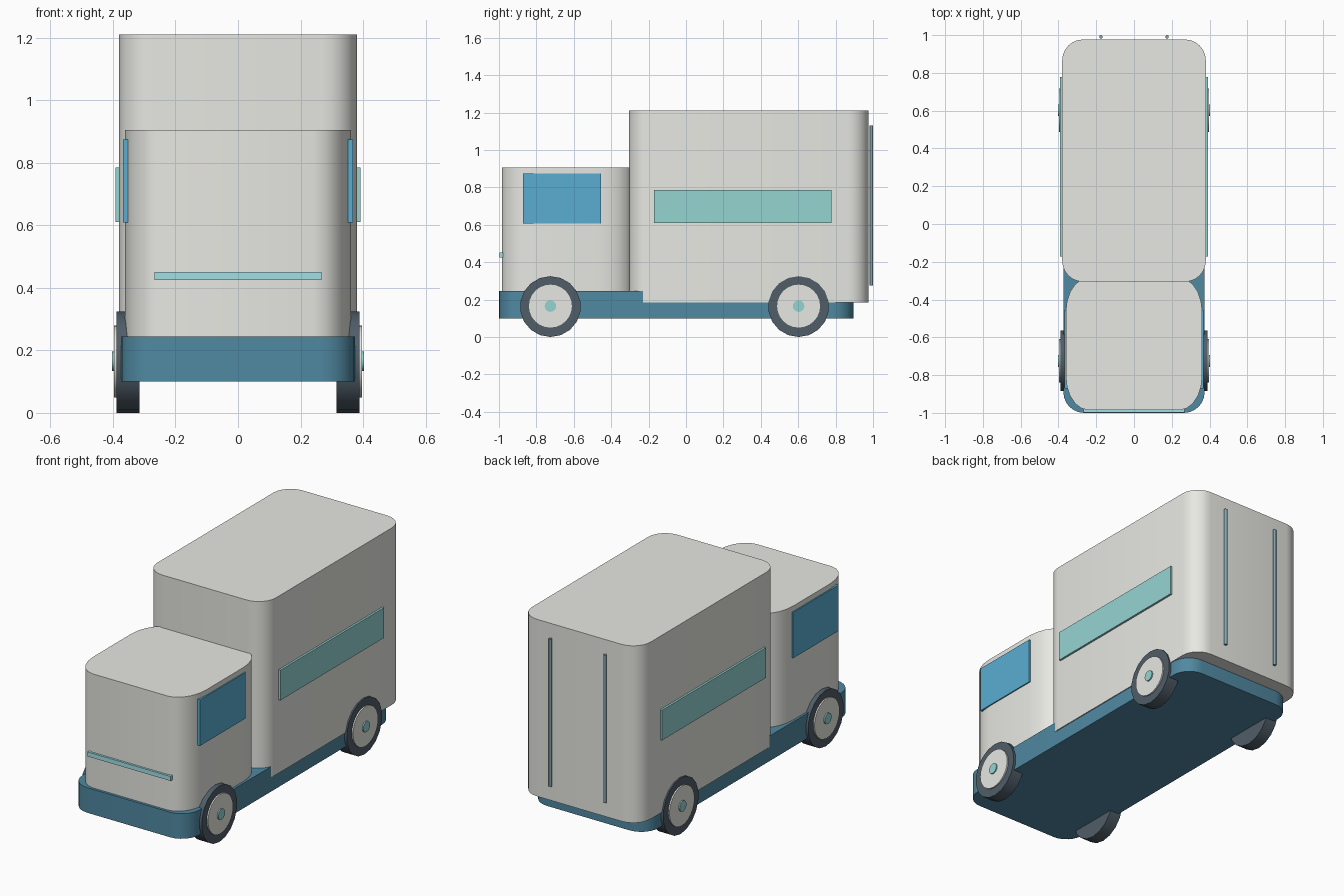
import bpy, bmesh, math

if "Cube" in bpy.data.objects:
    bpy.data.objects.remove(bpy.data.objects["Cube"])


def material(name, rgb):
    m = bpy.data.materials.new(name)
    m.diffuse_color = (*rgb, 1)
    m.use_nodes = True
    m.node_tree.nodes["Principled BSDF"].inputs["Base Color"].default_value = m.diffuse_color
    return m


CREAM = material("cream", (0.80, 0.81, 0.76))
NAVY = material("navy", (0.08, 0.25, 0.36))
TEAL = material("teal", (0.30, 0.66, 0.64))
AQUA = material("aqua", (0.36, 0.74, 0.77))
GLASS = material("glass_blue", (0.10, 0.42, 0.64))
RUBBER = material("rubber", (0.08, 0.11, 0.14))
STEEL = material("dark_steel", (0.22, 0.36, 0.42))


def finish(bm, name, mat, smooth=True):
    bmesh.ops.recalc_face_normals(bm, faces=bm.faces)
    me = bpy.data.meshes.new(name)
    bm.to_mesh(me)
    bm.free()
    ob = bpy.data.objects.new(name, me)
    bpy.context.collection.objects.link(ob)
    me.materials.append(mat)
    if smooth:
        bpy.ops.object.select_all(action='DESELECT')
        ob.select_set(True)
        bpy.context.view_layer.objects.active = ob
        bpy.ops.object.shade_smooth_by_angle(angle=math.radians(35))
    return ob


def rounded_block(name, half_w, y0, y1, z0, z1, rx, ry, mat, seg=6):
    """Upright block with elliptical vertical corners."""
    bm = bmesh.new()
    cy, half_l = (y0 + y1) / 2, (y1 - y0) / 2
    ring = []
    for q, (sx, sy) in enumerate([(1, 1), (-1, 1), (-1, -1), (1, -1)]):
        for i in range(seg + 1):
            a = (q + i / seg) * math.pi / 2
            ring.append(bm.verts.new((sx * (half_w - rx) + rx * math.cos(a),
                                      cy + sy * (half_l - ry) + ry * math.sin(a), z0)))
    base = bm.faces.new(ring)
    top = bmesh.ops.extrude_face_region(bm, geom=[base], use_keep_orig=True)
    bmesh.ops.translate(bm, vec=(0, 0, z1 - z0),
                        verts=[v for v in top["geom"] if isinstance(v, bmesh.types.BMVert)])
    return finish(bm, name, mat)


def box(name, x0, x1, y0, y1, z0, z1, mat):
    bm = bmesh.new()
    bmesh.ops.create_cube(bm, size=1)
    for v in bm.verts:
        v.co = (x1 if v.co.x > 0 else x0, y1 if v.co.y > 0 else y0, z1 if v.co.z > 0 else z0)
    return finish(bm, name, mat, False)


def disc(name, x0, x1, y, z, r, sides, mat):
    """Cylinder along x between x0 and x1."""
    bm = bmesh.new()
    rings = []
    for x in (x0, x1):
        rings.append([bm.verts.new((x, y + r * math.sin(k * math.tau / sides),
                                    z - r * math.cos(k * math.tau / sides))) for k in range(sides)])
        bm.faces.new(rings[-1])
    for k in range(sides):
        n = (k + 1) % sides
        bm.faces.new((rings[0][k], rings[0][n], rings[1][n], rings[1][k]))
    return finish(bm, name, mat)


# Main body
rounded_block("chassis", 0.374, -1.0, 0.895, 0.10, 0.245, 0.11, 0.11, NAVY)
rounded_block("cab", 0.361, -0.985, -0.285, 0.24, 0.905, 0.12, 0.18, CREAM, 5)
rounded_block("cargo_box", 0.38, -0.306, 0.977, 0.185, 1.21, 0.11, 0.11, CREAM)

# Front trim bar
box("front_bar", -0.267, 0.267, -0.997, -0.975, 0.425, 0.451, AQUA)

for side, s in (("right", 1), ("left", -1)):
    # Side window and cargo stripe
    box(f"{side}_window", *sorted((s * 0.35, s * 0.368)), -0.872, -0.455, 0.608, 0.874, GLASS)
    box(f"{side}_stripe", *sorted((s * 0.37, s * 0.392)), -0.172, 0.778, 0.61, 0.785, TEAL)

    # Rear door rod
    bm = bmesh.new()
    bmesh.ops.create_cone(bm, cap_ends=True, segments=12, radius1=0.009, radius2=0.009, depth=0.855)
    bmesh.ops.translate(bm, verts=bm.verts, vec=(s * 0.175, 0.991, 0.702))
    finish(bm, f"{side}_door_rod", STEEL)

    # Wheels: tyre, rim and hub cap
    for end, y in (("front", -0.725), ("rear", 0.602)):
        disc(f"{end}_{side}_tyre", s * 0.315, s * 0.388, y, 0.1625, 0.1625, 18, RUBBER)
        disc(f"{end}_{side}_rim", s * 0.36, s * 0.396, y, 0.165, 0.115, 24, CREAM)
        disc(f"{end}_{side}_hub", s * 0.38, s * 0.403, y, 0.165, 0.031, 16, TEAL)
